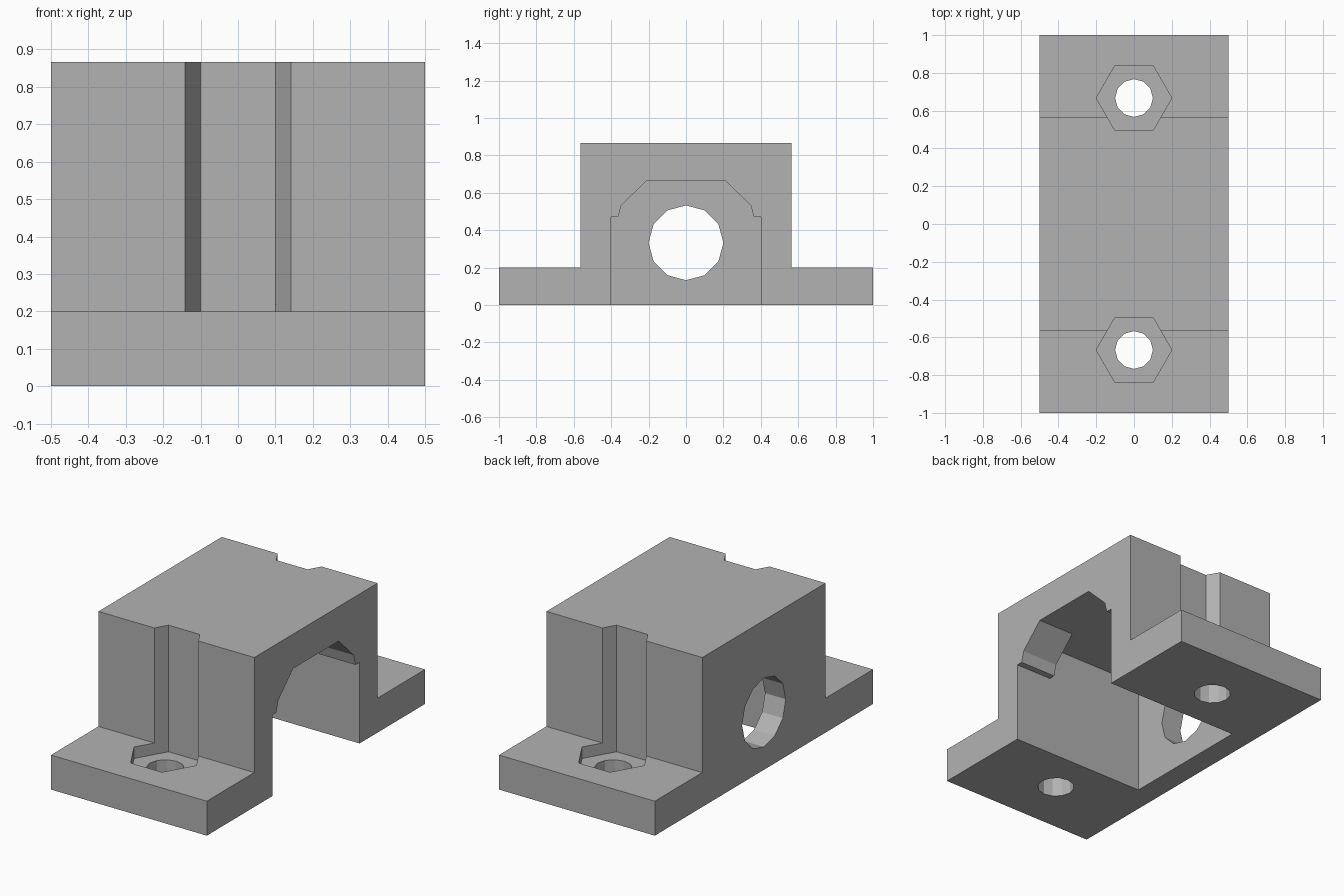
import bpy, bmesh
from math import cos, sin, tau
from mathutils import Vector

old = bpy.data.objects.get("Cube")
if old:
    bpy.data.objects.remove(old, do_unlink=True)

grey = bpy.data.materials.new("mid grey")
grey.use_nodes = True
colour = (0.448, 0.448, 0.448, 1)
grey.diffuse_color = colour
grey.node_tree.nodes["Principled BSDF"].inputs["Base Color"].default_value = colour

# Main sizes
HALF_X, PLATE_Z, BLOCK_Y, BLOCK_Z = 0.5, 0.2, 0.565, 0.867
AXLE_Z, CAVITY_Y, CAVITY_Z, LEDGE_Z = 0.333, 0.4, 0.667, 0.47
LIP_X, WALL_X, BOLT_Y = 0.267, -0.367, 0.667


def prism(name, outline, axis, start, end):
    """Extrude a flat outline along x (outline in y, z) or z (outline in x, y)."""
    place = (lambda p: (start, *p)) if axis == "x" else (lambda p: (*p, start))
    way = Vector((1, 0, 0)) if axis == "x" else Vector((0, 0, 1))
    bm = bmesh.new()
    face = bm.faces.new([bm.verts.new(place(p)) for p in outline])
    new = bmesh.ops.extrude_face_region(bm, geom=[face])["geom"]
    verts = [g for g in new if isinstance(g, bmesh.types.BMVert)]
    bmesh.ops.translate(bm, verts=verts, vec=way * (end - start))
    bmesh.ops.recalc_face_normals(bm, faces=bm.faces)
    mesh = bpy.data.meshes.new(name)
    bm.to_mesh(mesh)
    bm.free()
    mesh.materials.append(grey)
    obj = bpy.data.objects.new(name, mesh)
    bpy.context.collection.objects.link(obj)
    return obj


def ring(sides, radius, u=0, v=0):
    return [(u + radius * cos(tau * i / sides), v + radius * sin(tau * i / sides))
            for i in range(sides)]


def mirrored(half):
    return half + [(-y, z) for y, z in reversed(half)]


def cut(target, cutter):
    mod = target.modifiers.new("cut", "BOOLEAN")
    mod.operation, mod.solver, mod.object = "DIFFERENCE", "EXACT", cutter
    bpy.context.view_layer.objects.active = target
    bpy.ops.object.modifier_apply(modifier=mod.name)
    bpy.data.objects.remove(cutter, do_unlink=True)


# Block with a flange on each side
housing = prism("bearing_housing", mirrored(
    [(1, 0), (1, PLATE_Z), (BLOCK_Y, PLATE_Z), (BLOCK_Y, BLOCK_Z)]), "x", -HALF_X, HALF_X)

# Tall inner chamber
cut(housing, prism("chamber", mirrored([(CAVITY_Y, -0.1), (CAVITY_Y, CAVITY_Z)]),
                   "x", WALL_X, LIP_X))

# Arched mouth: straight sides, a small ledge, then a round bore with a flat top
mouth = mirrored([(CAVITY_Y, -0.1), (CAVITY_Y, LEDGE_Z), (0.363, LEDGE_Z),
                  (0.346, 0.533), (0.208, CAVITY_Z)])
cut(housing, prism("mouth", mouth, "x", LIP_X - 0.1, HALF_X + 0.1))

# Round opening in the closed wall
cut(housing, prism("axle_hole", ring(12, 0.2, 0, AXLE_Z), "x", -HALF_X - 0.1, WALL_X + 0.1))

# Hexagonal nut pockets with bolt holes
for side in (-1, 1):
    cut(housing, prism("nut_pocket", ring(6, 0.2, 0, side * BOLT_Y), "z", 0.133, 1))
    cut(housing, prism("bolt_hole", ring(12, 0.1, 0, side * BOLT_Y), "z", -0.1, 0.18))
